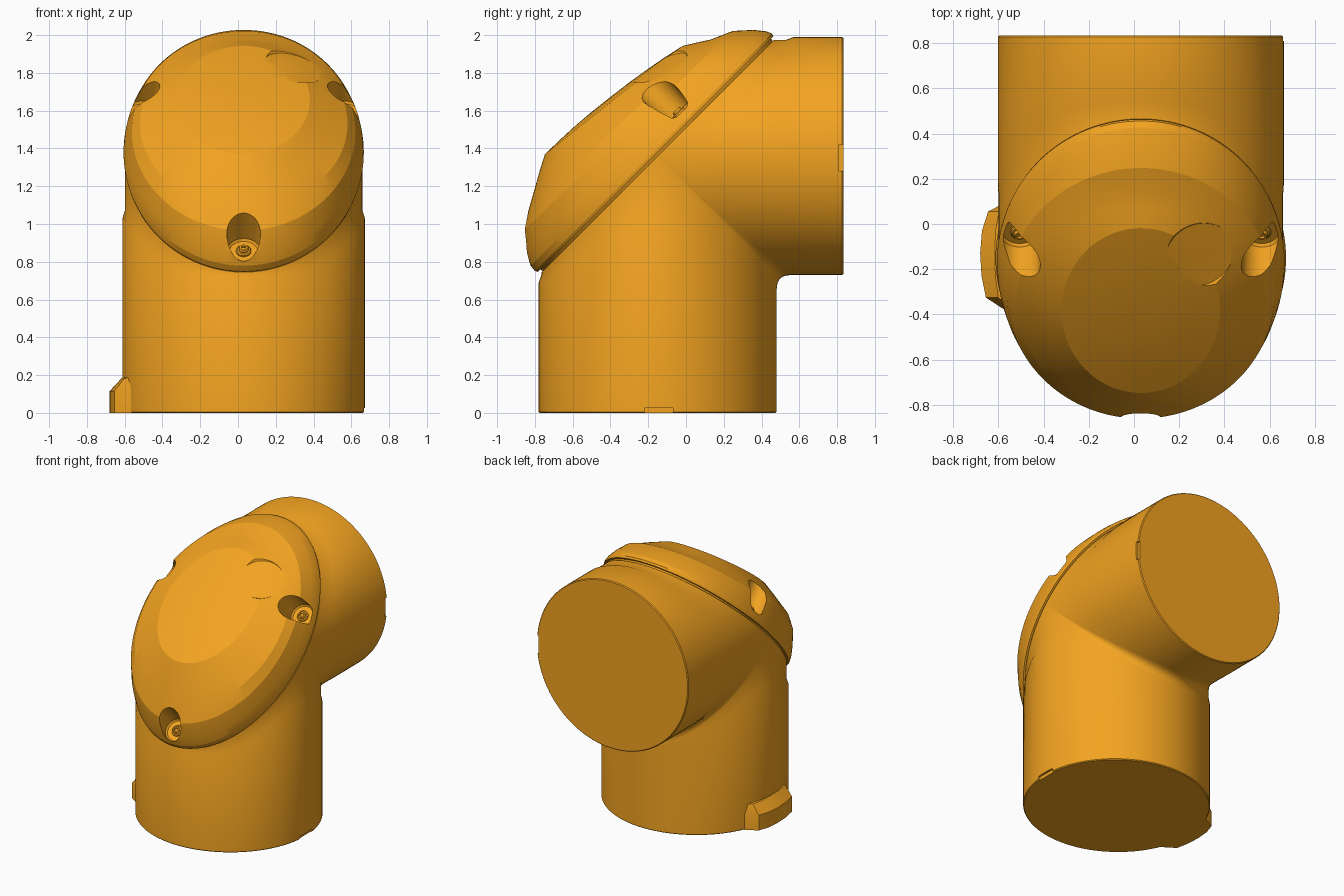
import bpy, bmesh, math
from mathutils import Matrix, Vector

if "Cube" in bpy.data.objects:
    bpy.data.objects.remove(bpy.data.objects["Cube"])

CX, CY, CZ = 0.03, -0.15, 1.36          # centre of the elbow
SEG = 128
TAU = 2 * math.pi
orange = bpy.data.materials.new("orange")
orange.diffuse_color = (0.9, 0.37, 0.015, 1)
orange.use_nodes = True
orange.node_tree.nodes["Principled BSDF"].inputs["Base Color"].default_value = orange.diffuse_color
CAP = Matrix.Translation((CX, CY, CZ)) @ Matrix.Rotation(math.radians(45), 4, 'X')


def make(name, rings, tip=None, closed=True, caps=True):
    """Loft rings of points; the last ring may close on a tip point."""
    bm = bmesh.new()
    rows = [[bm.verts.new(p) for p in r] for r in rings]
    n = len(rows[0])
    for a, b in zip(rows, rows[1:]):
        for i in range(n if closed else n - 1):
            j = (i + 1) % n
            bm.faces.new((a[i], a[j], b[j], b[i]))
    if caps:
        bm.faces.new(rows[0])
        if tip is None:
            bm.faces.new(rows[-1])
        else:
            t = bm.verts.new(tip)
            for i in range(n):
                bm.faces.new((rows[-1][i], rows[-1][(i + 1) % n], t))
    bmesh.ops.recalc_face_normals(bm, faces=bm.faces)
    me = bpy.data.meshes.new(name)
    bm.to_mesh(me)
    bm.free()
    ob = bpy.data.objects.new(name, me)
    bpy.context.collection.objects.link(ob)
    me.materials.append(orange)
    return ob


def smooth(ob, angle):
    bpy.ops.object.select_all(action='DESELECT')
    ob.select_set(True)
    bpy.context.view_layer.objects.active = ob
    bpy.ops.object.shade_smooth_by_angle(angle=math.radians(angle))


def cut(ob, cutter):
    bpy.context.view_layer.objects.active = ob
    cutter.hide_render = True
    m = ob.modifiers.new("cut", 'BOOLEAN')
    m.operation, m.object, m.solver = 'DIFFERENCE', cutter, 'EXACT'
    bpy.ops.object.modifier_apply(modifier=m.name)
    bpy.data.objects.remove(cutter)


def circle(r, z, n=40, ry=None):
    return [(r * math.cos(TAU * i / n), (ry or r) * math.sin(TAU * i / n), z) for i in range(n)]


def turned(name, profile, mat, n=40):
    ob = make(name, [circle(r, z, n) for r, z in profile])
    ob.data.transform(mat)
    return ob


def box(name, lo, hi):
    ring = lambda z: [(lo[0], lo[1], z), (hi[0], lo[1], z), (hi[0], hi[1], z), (lo[0], hi[1], z)]
    return make(name, [ring(lo[2]), ring(hi[2])])


# Pipe limbs: t runs outward from the elbow, s points to the inner corner
def vertical(x, s, t):
    return Vector((CX + x, CY + s, CZ - t))


def horizontal(x, s, t):
    return Vector((CX + x, CY + t, CZ - s))


def limb(name, place, end, rx, t_front, dip):
    rows = [[] for _ in range(5)]
    for i in range(SEG):
        c, q = math.cos(TAU * i / SEG), math.sin(TAU * i / SEG)
        step = t_front - dip * c ** 4
        s_in = q * (0.63 if q > 0 else 0.615)
        t_in = max(step, abs(s_in) + 0.002)
        rows[0].append(place((rx - .006) * c, 0.624 * q, end))
        rows[1].append(place(rx * c, 0.63 * q, end - 0.006))
        rows[2].append(place(rx * c, 0.63 * q, t_in + 0.04))
        rows[3].append(place(0.629 * c, s_in, t_in))
        rows[4].append(place(0.629 * c, s_in, abs(s_in)))
    return make(name, rows, tip=(CX, CY, CZ))


lower = limb("lower_pipe", vertical, 1.36, 0.642, 0.63, 0.34)
upper = limb("upper_pipe", horizontal, 0.983, 0.632, 0.68, 0.40)
cut(lower, box("notch_cutter", (0.655, -0.22, -0.05), (0.75, -0.07, 0.025)))
cut(upper, box("notch_cutter", (0.645, 0.81, 1.28), (0.75, 0.9, 1.42)))
smooth(lower, 25)
smooth(upper, 25)

# Rounded fillet along the inner seam
rows = []
for k in range(9):
    f = k / 8
    row = []
    for i in range(1, 48):
        a = math.pi * i / 48
        x, s = 0.63 * math.cos(a), 0.631 * math.sin(a)
        d = 0.07 * math.sin(a) ** 2
        p0, p1, p2 = vertical(x, s, s + d), vertical(x, s, s), horizontal(x, s, s + d)
        row.append(p0 * (1 - f) ** 2 + p1 * 2 * f * (1 - f) + p2 * f * f)
    rows.append(row)
smooth(make("seam_fillet", rows, closed=False, caps=False), 60)

# Domed cap on the 45 degree face: (v centre, v radius, x radius, height, tilt)
spec = [(0, .860, .612, 0, 0), (0, .864, .618, .014, 0), (0, .882, .634, .015, 0),
        (-.002, .888, .636, .03, 0), (-.006, .880, .632, .062, -.003),
        (-.012, .842, .617, .122, -.008), (-.016, .765, .592, .205, -.018),
        (-.02, .655, .55, .262, -.025), (.0, .59, .485, .300, -.034),
        (.022, .525, .418, .338, -.045), (.045, .46, .35, .374, -.055),
        (.045, .345, .262, .385, -.041), (.045, .23, .175, .393, -.028),
        (.045, .115, .088, .397, -.014)]
rings = []
for vc, sv, sx, h, tilt in spec:
    ring = []
    for i in range(SEG):
        a = TAU * i / SEG
        ring.append((sx * math.sin(a), vc + sv * math.cos(a), h + tilt * math.cos(a)))
    rings.append(ring)
cap = make("domed_cap", rings, tip=(0, .045, .398))
cap.data.transform(CAP)

# Screw pockets in the cap, each with a washer and a socket screw
FLOOR = 0.075
for name, u, v in (("front", 0, -.79), ("left", -.535, .24), ("right", .535, .24)):
    at = CAP @ Matrix.Translation((u, v, FLOOR))
    cut(cap, turned("pocket_cutter", [(.075, 0), (.085, .012), (.1, .5)], at))
    smooth(turned(name + "_washer", [(.04, -.01), (.04, .008), (.034, .014)], at), 30)
    smooth(turned(name + "_screw", [(.026, 0), (.026, .024), (.022, .03), (.013, .03), (.013, .018)],
                  at, 24), 30)

# Shallow round recess on the cap
normal = Vector((.30, -.52, 1)).normalized()
at = Matrix.Translation((.29, -.135, 1.825)) @ normal.to_track_quat('Z', 'Y').to_matrix().to_4x4()
cut(cap, turned("recess_cutter", [(.155, 0), (.185, .03), (.185, .3)], at, 64))
smooth(cap, 14)

# Locating tab at the foot, with a sloping top
outer = [(-.56, .10), (-.645, .055), (-.672, -.03), (-.68, -.13), (-.674, -.23), (-.655, -.325), (-.54, -.40)]
inner = [(-.52, .10), (-.57, .055), (-.58, -.03), (-.58, -.13), (-.58, -.23), (-.57, -.325), (-.50, -.40)]
section = []
for (xo, yo), (xi, yi) in zip(outer, inner):
    section.append([(xi, yi, 0), (xo, yo, 0), (xo, yo, .115), (xo * .35 + xi * .65, yo, .185), (xi, yi, .19)])
smooth(make("locating_tab", section), 30)
